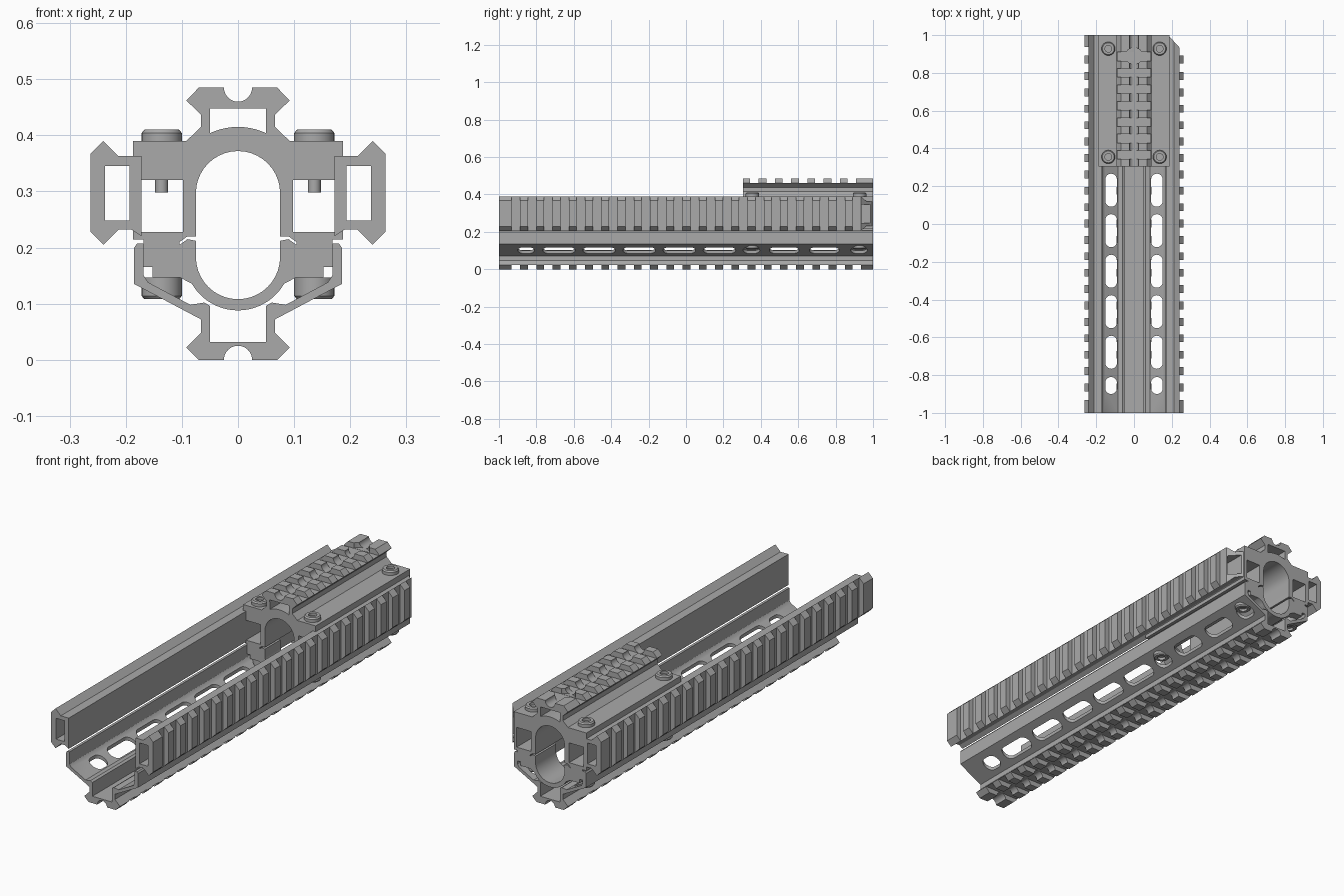
import bpy, bmesh, math
from mathutils import Matrix, Vector

if "Cube" in bpy.data.objects:
    bpy.data.objects.remove(bpy.data.objects["Cube"])

grey = bpy.data.materials.new("matte_grey_metal")
grey.use_nodes = True
COLOUR = (0.4, 0.4, 0.4, 1)
grey.diffuse_color = COLOUR
grey.node_tree.nodes["Principled BSDF"].inputs["Base Color"].default_value = COLOUR

PITCH, GAP = 0.0868, 0.0455


def finish(bm, name):
    bmesh.ops.recalc_face_normals(bm, faces=bm.faces[:])
    mesh = bpy.data.meshes.new(name)
    bm.to_mesh(mesh)
    bm.free()
    mesh.materials.append(grey)
    ob = bpy.data.objects.new(name, mesh)
    bpy.context.collection.objects.link(ob)
    return ob


def arc(cx, cz, r, a0, a1, n=10):
    angles = [math.radians(a0 + (a1 - a0) * i / n) for i in range(n + 1)]
    return [(cx + r * math.cos(a), cz + r * math.sin(a)) for a in angles]


def mirrored(half):
    """Close a right-hand half outline whose ends lie on the centre line."""
    half = [(0, half[0][1])] + half[1:-1] + [(0, half[-1][1])]
    return half + [(-x, z) for x, z in reversed(half[1:-1])]


def add_prism(bm, loops, lo, hi, axis="Y"):
    """Fill an outline with holes and extrude it along Y or Z."""
    edges = []
    for loop in loops:
        vs = [bm.verts.new((a, lo, b) if axis == "Y" else (a, b, lo)) for a, b in loop]
        edges += [bm.edges.new((vs[i - 1], vs[i])) for i in range(len(vs))]
    fill = bmesh.ops.triangle_fill(bm, edges=edges, use_beauty=True)
    faces = [g for g in fill["geom"] if isinstance(g, bmesh.types.BMFace)]
    out = bmesh.ops.extrude_face_region(bm, geom=faces, use_keep_orig=True)
    moved = [g for g in out["geom"] if isinstance(g, bmesh.types.BMVert)]
    shift = Vector((0, hi - lo, 0)) if axis == "Y" else Vector((0, 0, hi - lo))
    bmesh.ops.translate(bm, verts=moved, vec=shift)


def prism(name, loops, lo, hi, axis="Y"):
    bm = bmesh.new()
    add_prism(bm, loops, lo, hi, axis)
    return finish(bm, name)


def cut(ob, cutter):
    cutter.hide_render = True
    mod = ob.modifiers.new("cut", "BOOLEAN")
    mod.operation, mod.solver, mod.object = "DIFFERENCE", "EXACT", cutter
    bpy.context.view_layer.objects.active = ob
    bpy.ops.object.modifier_apply(modifier=mod.name)
    bpy.data.objects.remove(cutter)


def tooth_cutter(x0, x1, z0, z1, first, count):
    bm = bmesh.new()
    for i in range(count):
        y = first + i * PITCH
        m = Matrix.Translation(((x0 + x1) / 2, y, (z0 + z1) / 2))
        m = m @ Matrix.Diagonal((x1 - x0, GAP, z1 - z0, 1))
        bmesh.ops.create_cube(bm, size=1, matrix=m)
    return finish(bm, "tooth_cutter")


def rect(x0, x1, z0, z1):
    return [(x0, z0), (x1, z0), (x1, z1), (x0, z1)]


# Upper clamp with the short top rail
half = arc(0, 0.485, 0.025, 270, 360) + [
    (0.07, 0.485), (0.092, 0.462), (0.066, 0.437), (0.066, 0.415), (0.092, 0.39),
    (0.187, 0.39), (0.187, 0.214), (0.168, 0.214), (0.168, 0.165), (0.152, 0.165),
    (0.152, 0.147), (0.104, 0.147), (0.104, 0.21), (0.09, 0.22), (0.075, 0.22),
] + arc(0, 0.297, 0.075, 0, 90)
top_window = [(-0.05, 0.448), (0.05, 0.448)] + arc(0, 0.297, 0.118, 65, 115)
side_window = rect(0.098, 0.175, 0.228, 0.32)
other_window = [(-x, z) for x, z in side_window]
upper = prism("upper_clamp", [mirrored(half), top_window, side_window, other_window], 0.305, 1)
cut(upper, tooth_cutter(-0.12, 0.12, 0.46, 0.5, 0.366, 7))
cut(upper, prism("recess", [arc(0, 0.89, 0.045, 0, 345, 23)], 0.461, 0.5, "Z"))

# Lower trough with the full-length bottom rail
half = arc(0, 0, 0.025, 90, 0) + [
    (0.07, 0), (0.092, 0.022), (0.066, 0.048), (0.066, 0.072), (0.185, 0.135),
    (0.185, 0.2), (0.18, 0.207), (0.168, 0.207), (0.168, 0.15), (0.16, 0.138),
    (0.085, 0.098), (0.06, 0.102), (0.05, 0.096), (0.05, 0.032), (0, 0.032),
]
trough = prism("lower_trough", [mirrored(half)], -1, 1)
cut(trough, tooth_cutter(-0.12, 0.12, -0.02, 0.024, -0.909, 22))

# Vent slots through both sloping walls
vents = [(-0.855, 0.09), (0.35, 0.09), (0.925, 0.09)]
vents += [(-0.679 + 0.2145 * i, 0.175) for i in range(5)]
vents += [(0.525, 0.16), (0.74, 0.16)]
bm = bmesh.new()
for side in (-1, 1):
    for y, length in vents:
        d = length / 2 - 0.031
        slot = arc(side * 0.121, y + d, 0.031, 0, 180) + arc(side * 0.121, y - d, 0.031, 180, 360)
        add_prism(bm, [slot], 0.055, 0.145, "Z")
cut(trough, finish(bm, "vent_cutter"))

# Lower halves of the barrel ring
half = arc(0, 0.183, 0.075, -90, 0) + [
    (0.075, 0.212), (0.09, 0.215), (0.104, 0.205), (0.104, 0.147),
] + arc(0, 0.183, 0.095, -30, -90)
for name, y0, y1 in (("front_lower_ring", 0.305, 0.42), ("rear_lower_ring", 0.85, 1)):
    prism(name, [mirrored(half)], y0, y1)

# Hollow side rails
for name, s in (("left_side_rail", 1), ("right_side_rail", -1)):
    outer = [(0.172, 0.22), (0.19, 0.232), (0.213, 0.232), (0.24, 0.205), (0.263, 0.228),
             (0.263, 0.367), (0.24, 0.39), (0.213, 0.363), (0.172, 0.363)]
    loops = [[(s * x, z) for x, z in loop] for loop in (outer, rect(0.193, 0.237, 0.248, 0.345))]
    rail = prism(name, loops, -1, 1)
    x0, x1 = sorted((s * 0.24, s * 0.3))
    cut(rail, tooth_cutter(x0, x1, 0.18, 0.42, -0.909, 22))
    if s > 0:
        # Slanted rear corner
        corner = [(0.18, 1.001), (0.28, 0.891), (0.28, 1.05), (0.18, 1.05)]
        cut(rail, prism("corner_cutter", [corner], 0.15, 0.45, "Z"))


# Clamp screws
def screw(name, x, y, z, head, length, flip):
    profile = [(0, -0.012), (0.018, -0.012), (0.018, 0), (0.031, 0), (0.036, -0.006),
               (0.036, -head), (0.0115, -head), (0.0115, -length), (0, -length)]
    bm = bmesh.new()
    vs = [bm.verts.new((r, 0, h * flip)) for r, h in profile]
    es = [bm.edges.new(pair) for pair in zip(vs, vs[1:])]
    bmesh.ops.spin(bm, geom=vs + es, cent=(0, 0, 0), axis=(0, 0, 1),
                   angle=math.tau, steps=24, use_merge=True)
    bmesh.ops.remove_doubles(bm, verts=bm.verts[:], dist=0.0001)
    finish(bm, name).location = (x, y, z)


for end, y in (("front", 0.355), ("rear", 0.928)):
    for side, x in (("left", 0.136), ("right", -0.136)):
        screw(f"{end}_{side}_top_screw", x, y, 0.41, 0.022, 0.112, 1)
        screw(f"{end}_{side}_bottom_screw", x, y, 0.108, 0.039, 0.06, -1)

# Smooth the curved surfaces, keep the machined edges sharp
for ob in bpy.context.scene.objects:
    if ob.type == "MESH":
        bpy.ops.object.select_all(action="DESELECT")
        ob.select_set(True)
        bpy.context.view_layer.objects.active = ob
        bpy.ops.object.shade_smooth_by_angle(angle=math.radians(30))
